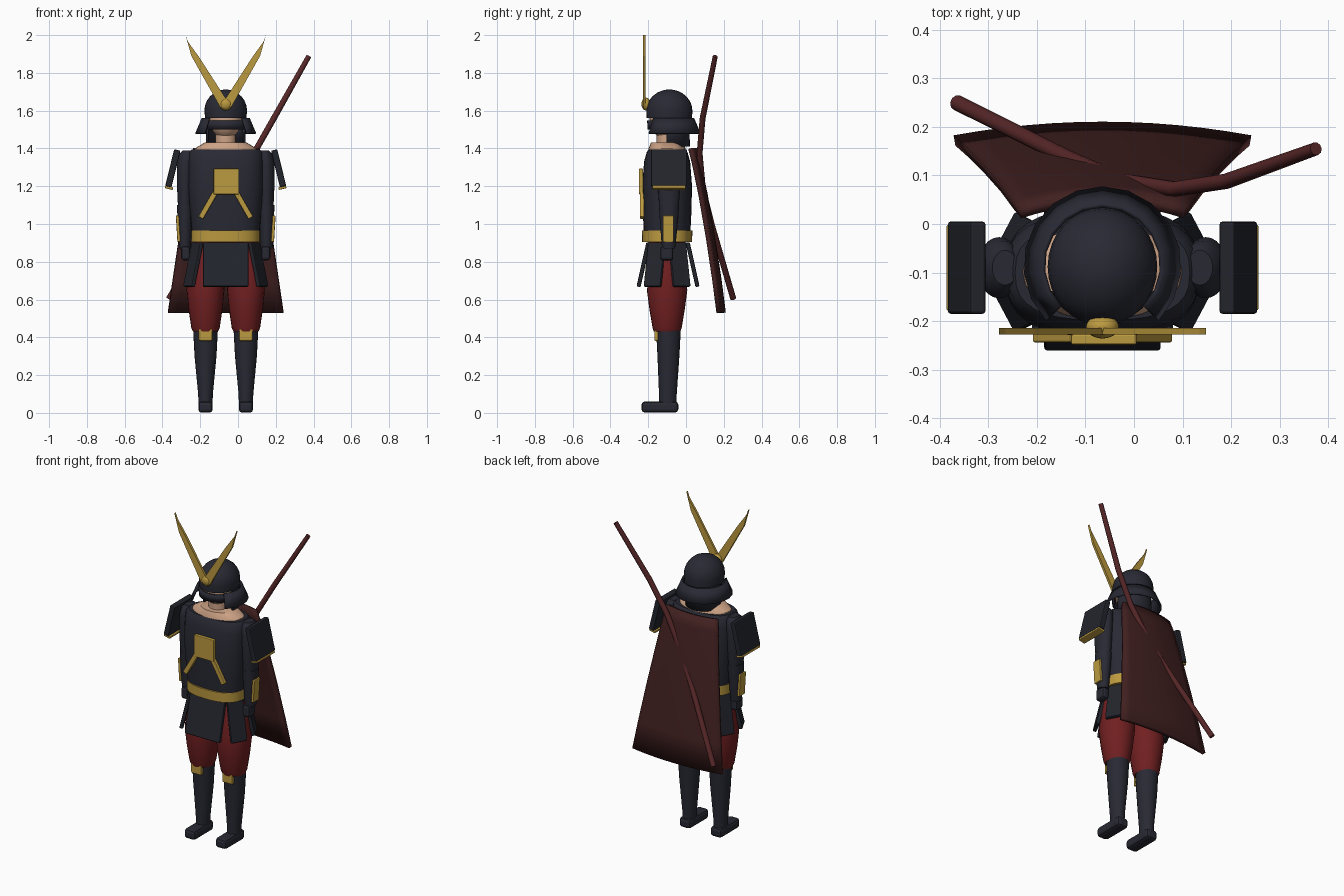
import bpy, bmesh, math
from mathutils import Vector

if "Cube" in bpy.data.objects:
    bpy.data.objects.remove(bpy.data.objects["Cube"])

CX, CY = -0.065, -0.1      # body axis


def material(name, rgb):
    m = bpy.data.materials.new(name)
    m.use_nodes = True
    m.diffuse_color = (*rgb, 1)
    m.node_tree.nodes["Principled BSDF"].inputs["Base Color"].default_value = (*rgb, 1)
    return m


ARMOUR = material("dark navy armour", (0.021, 0.022, 0.033))
PLATE = material("black navy plate", (0.016, 0.018, 0.025))
GOLD = material("gold", (0.50, 0.32, 0.05))
SKIN = material("skin", (0.62, 0.37, 0.24))
RED = material("red cloth", (0.165, 0.014, 0.015))
CAPE = material("dark maroon cape", (0.052, 0.014, 0.014))
WOOD = material("maroon lacquer", (0.095, 0.02, 0.021))


def finish(name, bm, mat, smooth=True):
    bmesh.ops.recalc_face_normals(bm, faces=bm.faces[:])
    me = bpy.data.meshes.new(name)
    bm.to_mesh(me)
    bm.free()
    me.materials.append(mat)
    ob = bpy.data.objects.new(name, me)
    bpy.context.collection.objects.link(ob)
    if smooth:
        bpy.ops.object.select_all(action='DESELECT')
        bpy.context.view_layer.objects.active = ob
        ob.select_set(True)
        bpy.ops.object.shade_smooth_by_angle(angle=math.radians(40))
    return ob


def loft(name, mat, sections, n=24, power=2.0):
    """Closed body through sections (z, centre x, centre y, radius x, radius y)."""
    bm = bmesh.new()
    rings = []
    for z, cx, cy, rx, ry in sections:
        ring = []
        for i in range(n):
            a = 2 * math.pi * i / n
            c, s = math.cos(a), math.sin(a)
            ring.append(bm.verts.new((cx + rx * math.copysign(abs(c) ** (2 / power), c),
                                      cy + ry * math.copysign(abs(s) ** (2 / power), s), z)))
        rings.append(ring)
    for lo, hi in zip(rings, rings[1:]):
        for i in range(n):
            bm.faces.new((lo[i], lo[(i + 1) % n], hi[(i + 1) % n], hi[i]))
    bm.faces.new(rings[0])
    bm.faces.new(rings[-1])
    return finish(name, bm, mat)


def sheet(name, mat, rows, thickness):
    """Thickened open surface through rows of points."""
    bm = bmesh.new()
    grid = [[bm.verts.new(p) for p in row] for row in rows]
    for lo, hi in zip(grid, grid[1:]):
        for i in range(len(lo) - 1):
            bm.faces.new((lo[i], lo[i + 1], hi[i + 1], hi[i]))
    ob = finish(name, bm, mat)
    mod = ob.modifiers.new("thickness", 'SOLIDIFY')
    mod.thickness, mod.offset = thickness, 0
    return ob


def arc(z, r, half, n, facing):
    """Arc of points round the head, centred on the facing angle."""
    pts = [facing + half * (2 * i / n - 1) for i in range(n + 1)]
    return [(CX + r * math.cos(a), CY + 0.015 + r * math.sin(a), z) for a in pts]


def box(name, mat, loc, size, rot=(0, 0, 0), bevel=0.006):
    bm = bmesh.new()
    bmesh.ops.create_cube(bm, size=1)
    bmesh.ops.scale(bm, vec=size, verts=bm.verts)
    ob = finish(name, bm, mat, smooth=False)
    ob.location, ob.rotation_euler = loc, rot
    mod = ob.modifiers.new("bevel", 'BEVEL')
    mod.width, mod.segments = bevel, 2
    return ob


def ball(name, mat, loc, radii):
    bm = bmesh.new()
    bmesh.ops.create_uvsphere(bm, u_segments=24, v_segments=14, radius=1)
    bmesh.ops.scale(bm, vec=radii, verts=bm.verts)
    ob = finish(name, bm, mat)
    ob.location = loc
    return ob


def slab(name, mat, outline, y, depth):
    """Flat plate from an (x, z) outline facing front."""
    bm = bmesh.new()
    face = bm.faces.new([bm.verts.new((x, y, z)) for x, z in outline])
    out = bmesh.ops.extrude_face_region(bm, geom=[face])
    moved = [v for v in out["geom"] if isinstance(v, bmesh.types.BMVert)]
    bmesh.ops.translate(bm, vec=(0, depth, 0), verts=moved)
    return finish(name, bm, mat, smooth=False)


# Torso, belt, collar and hips
loft("cuirass", ARMOUR, [(0.93, CX, CY, 0.178, 0.122), (1.05, CX, CY, 0.188, 0.128),
                         (1.2, CX, CY, 0.2, 0.132), (1.33, CX, CY, 0.2, 0.122),
                         (1.38, CX, CY, 0.195, 0.108), (1.395, CX, CY, 0.18, 0.098)], 32, 2.7)
loft("belt", GOLD, [(0.905, CX, CY, 0.182, 0.132), (0.965, CX, CY, 0.182, 0.134)], 32, 2.5)
loft("collar_skin", SKIN, [(1.38, CX, CY, 0.168, 0.1), (1.4, CX, CY, 0.163, 0.098),
                           (1.432, CX, CY, 0.11, 0.085)])
loft("hips", RED, [(0.78, CX, CY, 0.15, 0.085), (0.92, CX, CY, 0.165, 0.1)])

# Chest ornament with two hanging straps
box("chest_plate", GOLD, (CX + 0.003, -0.238, 1.225), (0.135, 0.022, 0.135), bevel=0.004)
for side, label in ((-1, "right"), (1, "left")):
    box("chest_strap_" + label, GOLD, (CX + side * 0.094, -0.233, 1.1), (0.028, 0.022, 0.155),
        (0, -side * 0.52, 0), 0.004)

# Skirt plates round the waist, flaring outwards
SKIRT = [("front", 0, 0, -0.125, 0.24), ("back", 180, 0, 0.135, 0.24),
         ("front_left", 62, 0.172, -0.065, 0.1), ("front_right", -62, -0.172, -0.065, 0.1),
         ("back_left", 118, 0.172, 0.065, 0.1), ("back_right", -118, -0.172, 0.065, 0.1)]
for label, turn, dx, dy, width in SKIRT:
    box("skirt_plate_" + label, PLATE, (CX + dx, CY + dy, 0.785), (width, 0.022, 0.24),
        (-0.22, 0, math.radians(turn)))

# Limbs
for s, label in ((-1, "right"), (1, "left")):
    lx = CX + s * 0.107
    loft("trouser_" + label, RED, [(0.43, lx, CY, 0.066, 0.07), (0.45, lx, CY, 0.075, 0.077),
                                   (0.55, lx, CY, 0.09, 0.094), (0.65, lx, CY, 0.1, 0.107),
                                   (0.75, lx - s * 0.005, CY, 0.098, 0.092),
                                   (0.88, lx - s * 0.015, CY, 0.09, 0.068)])
    loft("shin_" + label, ARMOUR, [(0.04, lx, -0.096, 0.037, 0.046), (0.1, lx, -0.096, 0.039, 0.047),
                                   (0.3, lx, -0.093, 0.058, 0.058), (0.45, lx, -0.093, 0.066, 0.066)])
    box("foot_" + label, ARMOUR, (lx, -0.138, 0.031), (0.076, 0.195, 0.06), bevel=0.018)
    box("knee_plate_" + label, GOLD, (lx, -0.157, 0.415), (0.072, 0.022, 0.068), bevel=0.008)

    ax = CX + s * 0.216
    loft("upper_arm_" + label, ARMOUR, [(1.07, ax, -0.09, 0.036, 0.05), (1.2, ax, -0.09, 0.042, 0.06),
                                        (1.32, ax - s * 0.003, -0.09, 0.045, 0.063),
                                        (1.37, ax - s * 0.01, -0.09, 0.04, 0.055),
                                        (1.39, ax - s * 0.015, -0.09, 0.026, 0.036)])
    loft("forearm_" + label, ARMOUR, [(0.87, ax, -0.092, 0.03, 0.034), (0.9, ax, -0.092, 0.033, 0.038),
                                      (1.04, ax, -0.09, 0.04, 0.05), (1.1, ax, -0.09, 0.042, 0.053)])
    box("hand_" + label, ARMOUR, (CX + s * 0.212, -0.102, 0.845), (0.048, 0.068, 0.075), bevel=0.015)
    box("forearm_plate_" + label, GOLD, (CX + s * 0.252, -0.094, 0.975), (0.016, 0.056, 0.14),
        (0, s * 0.06, 0), 0.004)

    # Shoulder guard: tilted plate with gold lower trim
    box("shoulder_guard_" + label, PLATE, (CX + s * 0.28, -0.09, 1.295), (0.034, 0.19, 0.2),
        (0, -s * 0.24, 0))
    box("shoulder_trim_" + label, GOLD, (CX + s * 0.3, -0.09, 1.192), (0.042, 0.176, 0.014),
        (0, -s * 0.24, 0), 0.003)

# Head, face mask and neck guard
ball("head", SKIN, (CX, CY - 0.005, 1.555), (0.085, 0.088, 0.105))
loft("neck", SKIN, [(1.4, CX, CY, 0.055, 0.055), (1.52, CX, CY, 0.055, 0.055)], 16)
sheet("face_mask", ARMOUR, [arc(z, r, 1.1, 12, -math.pi / 2)
                            for z, r in ((1.5, 0.112), (1.547, 0.115))], 0.012)
sheet("nape_guard", ARMOUR, [arc(z, r, 1.75, 16, math.pi / 2)
                             for z, r in ((1.41, 0.1), (1.57, 0.095))], 0.012)

# Helmet: dome and flared brim, open at the face
loft("helmet_dome", ARMOUR, [(1.56, CX, -0.088, 0.109, 0.12), (1.6, CX, -0.088, 0.113, 0.122)]
     + [(1.6 + 0.112 * math.sin(a), CX, -0.088, 0.113 * math.cos(a), 0.122 * math.cos(a))
        for a in (0.25, 0.5, 0.75, 1.0, 1.2, 1.38, 1.5)], 32)
sheet("helmet_neck_brim", ARMOUR, [arc(z, r, 2.35, 14, math.pi / 2)
                                   for z, r in ((1.478, 0.158), (1.56, 0.123))], 0.01)

# Helmet crest
ball("crest_boss", GOLD, (CX, -0.212, 1.635), (0.034, 0.024, 0.034))
HORN = [(-0.005, 1.605), (0.03, 1.62), (0.182, 1.89), (0.213, 2.0),
        (0.2, 1.965), (0.142, 1.885), (0.0, 1.665)]
for s, label in ((-1, "right"), (1, "left")):
    slab("crest_horn_" + label, GOLD, [(CX + s * x, z) for x, z in HORN], -0.228, 0.014)

# Cape: bowed sheet, wider and further back towards the hem
CAPE_ROWS = [(1.4, 0.05, 0.17), (1.33, 0.068, 0.185), (1.15, 0.105, 0.212),
             (0.92, 0.145, 0.247), (0.7, 0.178, 0.28), (0.53, 0.2, 0.305)]
sheet("cape", CAPE, [[(CX + half * t, y - 0.028 * t * t, z) for t in [i / 6 - 1 for i in range(13)]]
                     for z, y, half in CAPE_ROWS], 0.022)

# Curved sword scabbard slung across the back
curve = bpy.data.curves.new("scabbard", 'CURVE')
curve.dimensions = '3D'
curve.bevel_depth, curve.bevel_resolution, curve.use_fill_caps = 0.016, 3, True
path = [(0.375, 0.155, 1.888), (0.19, 0.088, 1.56), (0.085, 0.072, 1.375),
        (-0.03, 0.09, 1.18), (-0.14, 0.138, 0.99), (-0.365, 0.25, 0.605)]
spline = curve.splines.new('POLY')
spline.points.add(len(path) - 1)
for point, p in zip(spline.points, path):
    point.co = (*p, 1)
    point.radius = 1.0 if p[2] < 1.8 else 0.85
curve.materials.append(WOOD)
bpy.context.collection.objects.link(bpy.data.objects.new("scabbard", curve))
